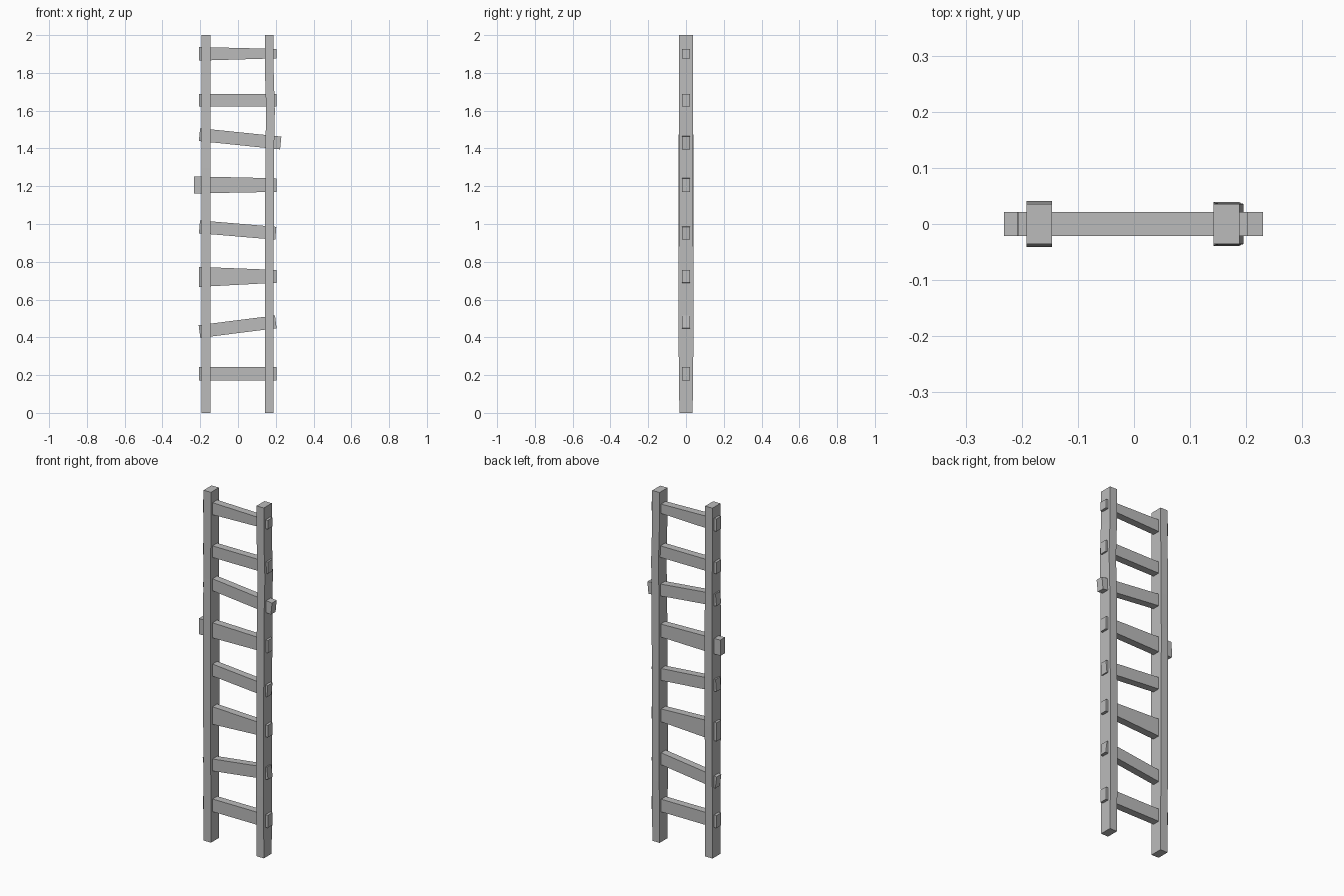
import bpy, bmesh
from mathutils import Vector

if "Cube" in bpy.data.objects:
    bpy.data.objects.remove(bpy.data.objects["Cube"])

grey = bpy.data.materials.new("weathered_grey")
grey.use_nodes = True
color = (0.5, 0.5, 0.5, 1)
grey.diffuse_color = color
grey.node_tree.nodes["Principled BSDF"].inputs["Base Color"].default_value = color


def beam(name, rings):
    """Loft four-cornered rings into a closed, flat-faced beam."""
    bm = bmesh.new()
    loops = [[bm.verts.new(p) for p in ring] for ring in rings]
    for a, b in zip(loops, loops[1:]):
        for i in range(4):
            j = (i + 1) % 4
            bm.faces.new((a[i], a[j], b[j], b[i]))
    bm.faces.new(loops[0][::-1])
    bm.faces.new(loops[-1])
    bmesh.ops.recalc_face_normals(bm, faces=bm.faces)
    mesh = bpy.data.meshes.new(name)
    bm.to_mesh(mesh)
    bm.free()
    mesh.materials.append(grey)
    obj = bpy.data.objects.new(name, mesh)
    bpy.context.collection.objects.link(obj)


def rail(name, x, sections):
    """Upright with slight bends: height, sideways shift, half depth."""
    w = 0.023
    beam(name, [[(x + s - w, -d, z), (x + s + w, -d, z),
                 (x + s + w, d, z), (x + s - w, d, z)]
                for z, s, d in sections])


def rung(name, x0, z0, h0, x1, z1, h1):
    """Tapered crosspiece with ends square to its own axis."""
    start, end = Vector((x0, 0, z0)), Vector((x1, 0, z1))
    axis = (end - start).normalized()
    up = Vector((-axis.z, 0, axis.x))
    depth = Vector((0, 0.021, 0))
    beam(name, [[c - up * h - depth, c + up * h - depth,
                 c + up * h + depth, c - up * h + depth]
                for c, h in ((start, h0), (end, h1))])


# Uprights
rail("right_rail", -0.169, [(0, 0, 0.035), (0.35, 0, 0.037), (0.75, 0, 0.04),
                            (1.3, 0, 0.041), (1.5, 0, 0.038), (2, 0, 0.036)])
rail("left_rail", 0.165, [(0, 0, 0.035), (0.35, 0, 0.039), (0.65, 0, 0.039),
                          (1.4, 0.003, 0.037), (1.6, 0.007, 0.036),
                          (1.8, 0.001, 0.036), (2, 0, 0.036)])

# Crosspieces: each end's x, height and half thickness
rungs = [
    (-0.207, 0.208, 0.036, 0.203, 0.208, 0.036),
    (-0.204, 0.431, 0.034, 0.2, 0.482, 0.034),
    (-0.207, 0.72, 0.053, 0.203, 0.723, 0.034),
    (-0.204, 0.985, 0.034, 0.2, 0.951, 0.034),
    (-0.232, 1.207, 0.045, 0.203, 1.206, 0.036),
    (-0.204, 1.473, 0.034, 0.226, 1.429, 0.034),
    (-0.207, 1.656, 0.033, 0.203, 1.656, 0.033),
    (-0.207, 1.901, 0.036, 0.203, 1.902, 0.025),
]
for number, spec in enumerate(rungs, 1):
    rung(f"rung_{number}", *spec)
